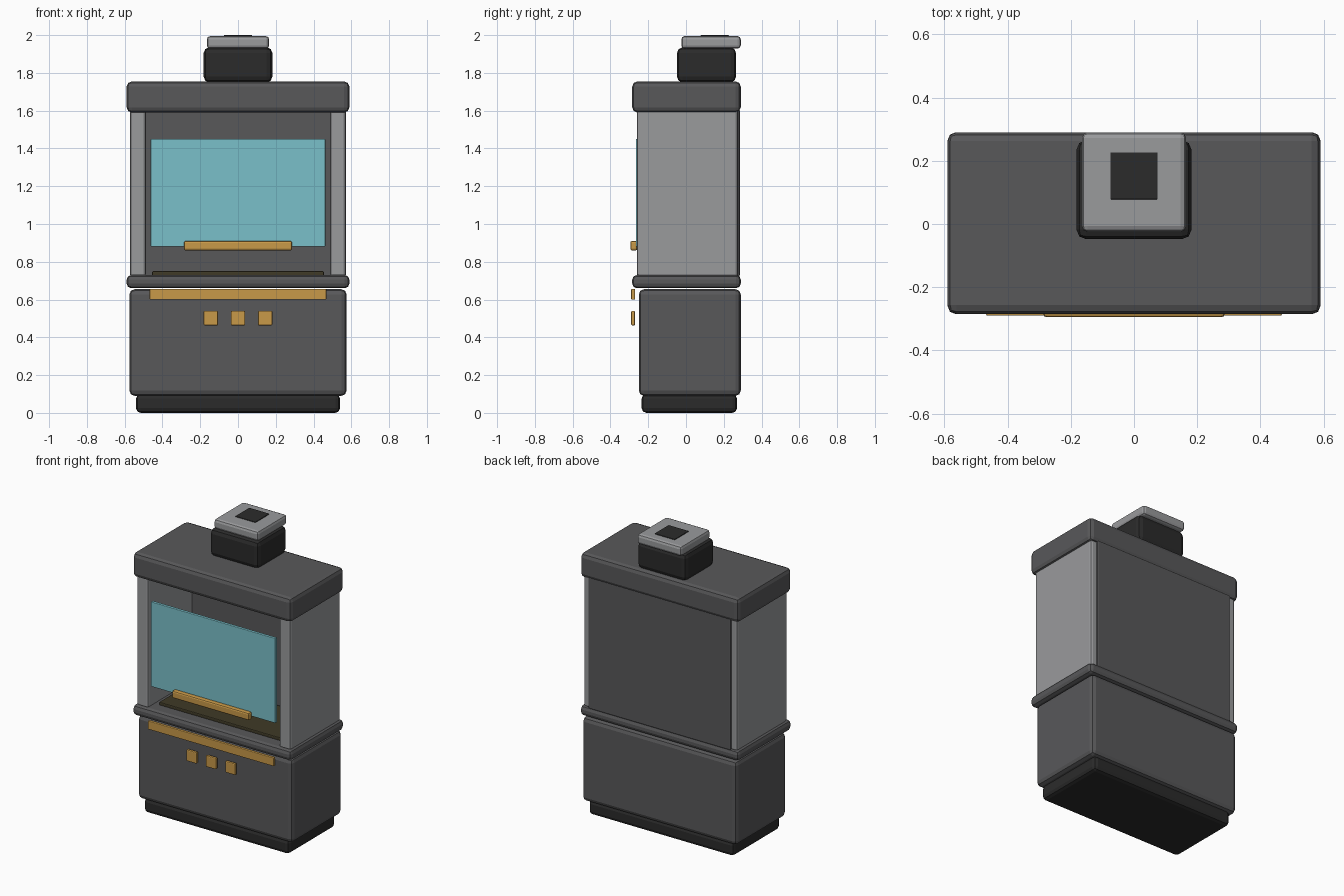
import bpy, bmesh

if "Cube" in bpy.data.objects:
    bpy.data.objects.remove(bpy.data.objects["Cube"])


def mat(name, r, g, b):
    m = bpy.data.materials.new(name)
    m.diffuse_color = (r, g, b, 1)
    m.use_nodes = True
    m.node_tree.nodes["Principled BSDF"].inputs["Base Color"].default_value = m.diffuse_color
    return m


CHARCOAL = mat("charcoal", 0.098, 0.098, 0.102)
STEEL = mat("steel grey", 0.32, 0.325, 0.335)
BLACK = mat("soft black", 0.024, 0.024, 0.024)
BRASS = mat("brass", 0.58, 0.32, 0.065)
GLASS = mat("aqua glass", 0.195, 0.53, 0.59)
OLIVE = mat("dark olive", 0.05, 0.042, 0.02)


def box(name, x, y, z, material, bevel=0.0):
    """Box from (min, max) ranges with rounded edges."""
    bm = bmesh.new()
    bmesh.ops.create_cube(bm, size=1)
    for v in bm.verts:
        v.co = [r[0] if c < 0 else r[1] for c, r in zip(v.co, (x, y, z))]
    if bevel:
        bmesh.ops.bevel(bm, geom=bm.edges[:], offset=bevel, segments=2,
                        profile=0.5, affect='EDGES')
    bmesh.ops.recalc_face_normals(bm, faces=bm.faces[:])
    me = bpy.data.meshes.new(name)
    bm.to_mesh(me)
    bm.free()
    me.materials.append(material)
    ob = bpy.data.objects.new(name, me)
    bpy.context.collection.objects.link(ob)
    return ob


def wide(w):
    return (-w, w)


# lower cabinet
box("plinth", wide(0.54), (-0.235, 0.27), (0, 0.1), BLACK, 0.025)
box("base_cabinet", wide(0.575), (-0.25, 0.29), (0.09, 0.655), CHARCOAL, 0.028)
box("worktop", wide(0.59), (-0.285, 0.29), (0.66, 0.73), CHARCOAL, 0.025)

# open chamber
box("back_panel", wide(0.53), (0.21, 0.285), (0.72, 1.61), CHARCOAL, 0.01)
for side, s in (("left", -1), ("right", 1)):
    x = sorted((s * 0.488, s * 0.572))
    box(side + "_side_panel", x, (-0.26, 0.275), (0.72, 1.61), STEEL, 0.015)
box("work_tray", wide(0.455), (-0.19, 0.19), (0.725, 0.75), OLIVE, 0.006)

# sash window and handle
box("sash_glass", wide(0.462), (-0.265, -0.245), (0.88, 1.45), GLASS, 0.003)
box("sash_handle", wide(0.287), (-0.295, -0.258), (0.86, 0.91), BRASS, 0.01)

# control trim and buttons
box("trim_strip", wide(0.468), (-0.29, -0.27), (0.60, 0.657), BRASS, 0.004)
for i in (-1, 0, 1):
    c = i * 0.144
    box(f"button_{i + 2}", (c - 0.038, c + 0.038), (-0.29, -0.27),
        (0.463, 0.54), BRASS, 0.006)

# hood and flue
box("hood", wide(0.59), (-0.285, 0.29), (1.59, 1.755), CHARCOAL, 0.028)
box("flue", wide(0.182), (-0.048, 0.265), (1.75, 1.935), BLACK, 0.03)
box("flue_cap", wide(0.165), (-0.025, 0.29), (1.928, 1.995), STEEL, 0.018)
box("flue_opening", wide(0.075), (0.078, 0.227), (1.98, 2.0), BLACK, 0.003)
